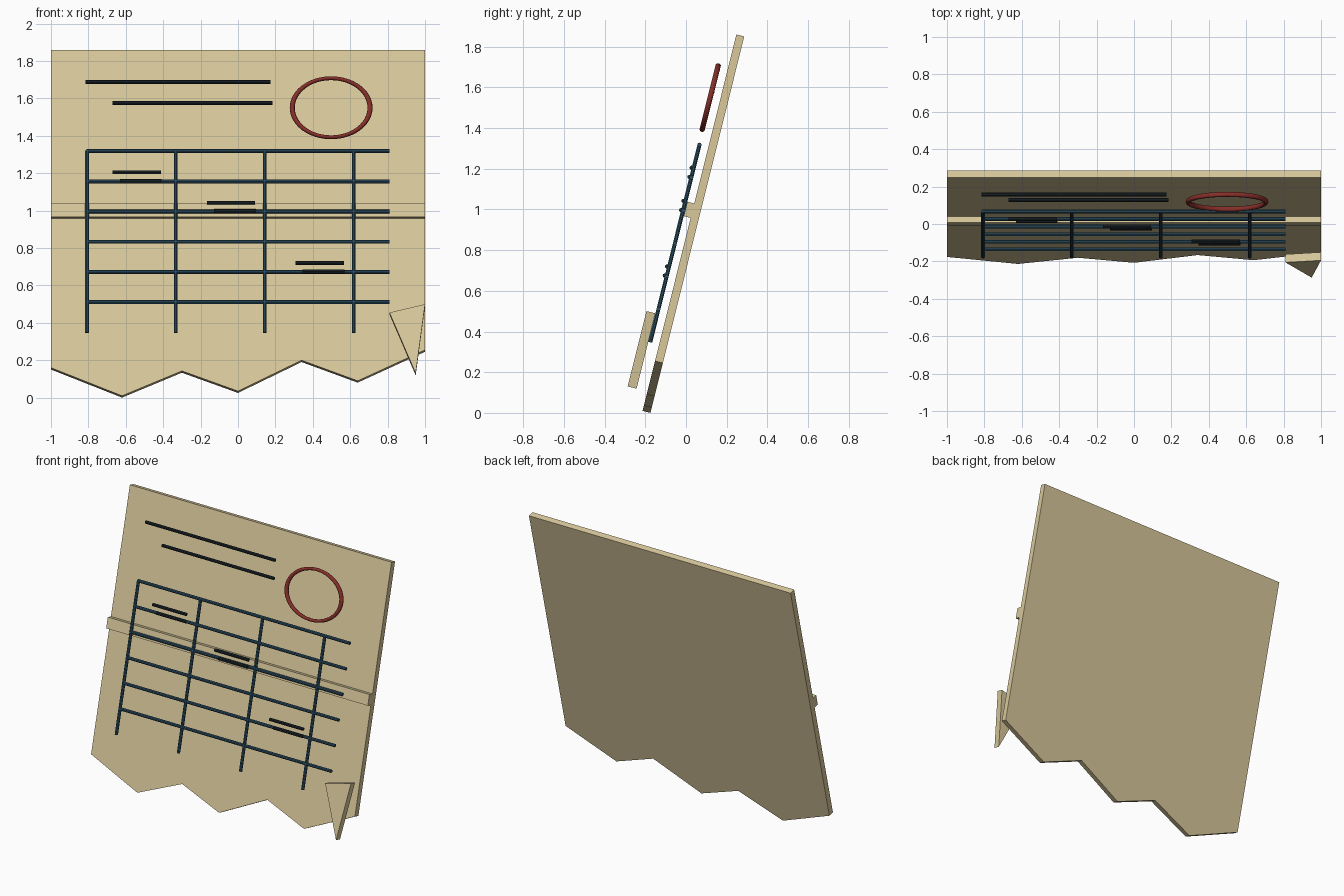
import bpy
import bmesh
from math import radians, sin, cos
from mathutils import Matrix

cube = bpy.data.objects.get("Cube")
if cube:
    bpy.data.objects.remove(cube, do_unlink=True)

LEAN = radians(14)
BASE_Y, BASE_Z = -0.2136, 0.0097
# Sheet frame: x across, y up the sheet, z out of its front face
FRAME = Matrix.Translation((0, BASE_Y, BASE_Z)) @ Matrix.Rotation(radians(90) - LEAN, 4, 'X')


def material(name, rgb):
    mat = bpy.data.materials.new(name)
    mat.use_nodes = True
    mat.diffuse_color = (*rgb, 1)
    bsdf = mat.node_tree.nodes["Principled BSDF"]
    bsdf.inputs["Base Color"].default_value = (*rgb, 1)
    bsdf.inputs["Roughness"].default_value = 0.8
    return mat


PAPER = material("parchment", (0.69, 0.58, 0.33))
BLUE = material("slate blue", (0.026, 0.082, 0.13))
INK = material("dark ink", (0.012, 0.02, 0.026))
RED = material("brick red", (0.24, 0.028, 0.022))


def up(z, out):
    """Distance up the sheet for a point at height z standing out from it."""
    return (z - BASE_Z - out * sin(LEAN)) / cos(LEAN)


def finish(name, bm, mat):
    bmesh.ops.recalc_face_normals(bm, faces=bm.faces)
    mesh = bpy.data.meshes.new(name)
    bm.to_mesh(mesh)
    bm.free()
    mesh.materials.append(mat)
    obj = bpy.data.objects.new(name, mesh)
    bpy.context.collection.objects.link(obj)
    obj.matrix_world = FRAME
    return obj


def slab(name, outline, back, front, mat):
    """Flat outline given as (x, height) on its front face, extruded backwards."""
    bm = bmesh.new()
    face = bm.faces.new([bm.verts.new((x, up(z, front), front)) for x, z in outline])
    new = bmesh.ops.extrude_face_region(bm, geom=[face])["geom"]
    moved = [v for v in new if isinstance(v, bmesh.types.BMVert)]
    bmesh.ops.translate(bm, verts=moved, vec=(0, 0, back - front))
    return finish(name, bm, mat)


def rod(name, x0, x1, z0, z1, out, radius, mat):
    """Eight-sided rod, running across or up the sheet."""
    y0, y1 = up(z0, out), up(z1, out)
    length = max(x1 - x0, y1 - y0)
    turn = Matrix.Rotation(radians(90), 4, 'Y' if x1 > x0 else 'X')
    place = Matrix.Translation(((x0 + x1) / 2, (y0 + y1) / 2, out))
    facet = Matrix.Rotation(radians(22.5), 4, 'Z')
    bm = bmesh.new()
    bmesh.ops.create_cone(bm, cap_ends=True, segments=8, radius1=radius, radius2=radius,
                          depth=length, matrix=place @ turn @ facet)
    return finish(name, bm, mat)


# Sheet with torn lower edge
slab("sheet", [(-1, 1.86), (-1, 0.16), (-0.62, 0.01), (-0.3, 0.143), (0, 0.035),
               (0.34, 0.2), (0.64, 0.09), (1, 0.255), (1, 1.86)], -0.04, 0, PAPER)

# Raised fold across the middle
slab("fold_ridge", [(-1, 0.967), (1, 0.967), (1, 1.038), (-1, 1.038)], 0, 0.035, PAPER)

# Loose corner scrap
slab("curled_corner", [(0.81, 0.455), (0.95, 0.13), (1, 0.5)], 0.055, 0.1, PAPER)

# Blue grid
for i in range(6):
    z = 1.318 - i * 0.1615
    rod(f"grid_row_{i + 1}", -0.81, 0.81, z, z, 0.045, 0.0105, BLUE)
for i in range(4):
    x = -0.807 + i * 0.475
    rod(f"grid_column_{i + 1}", x, x, 0.347, 1.32, 0.045, 0.0105, BLUE)

# Heading strokes
for i, (x0, x1, z) in enumerate([(-0.815, 0.175, 1.687), (-0.67, 0.185, 1.575)]):
    rod(f"heading_stroke_{i + 1}", x0, x1, z, z, 0.046, 0.0105, INK)

# Pairs of short note strokes in the grid
for i, (x, z) in enumerate([(-0.67, 1.205), (-0.167, 1.042), (0.308, 0.72)]):
    rod(f"note_upper_{i + 1}", x, x + 0.258, z, z, 0.055, 0.0105, INK)
    rod(f"note_lower_{i + 1}", x + 0.038, x + 0.262, z - 0.045, z - 0.045, 0.055, 0.0105, INK)

# Oval red ring
bpy.ops.mesh.primitive_torus_add(major_segments=48, minor_segments=10,
                                 major_radius=0.208, minor_radius=0.0135)
ring = bpy.context.object
ring.name = ring.data.name = "red_ring"
ring.data.materials.append(RED)
ring.matrix_world = (FRAME @ Matrix.Translation((0.498, up(1.55, 0.05), 0.05))
                     @ Matrix.Diagonal((1, 0.782, 1, 1)))
bpy.ops.object.shade_smooth_by_angle(angle=radians(40))
